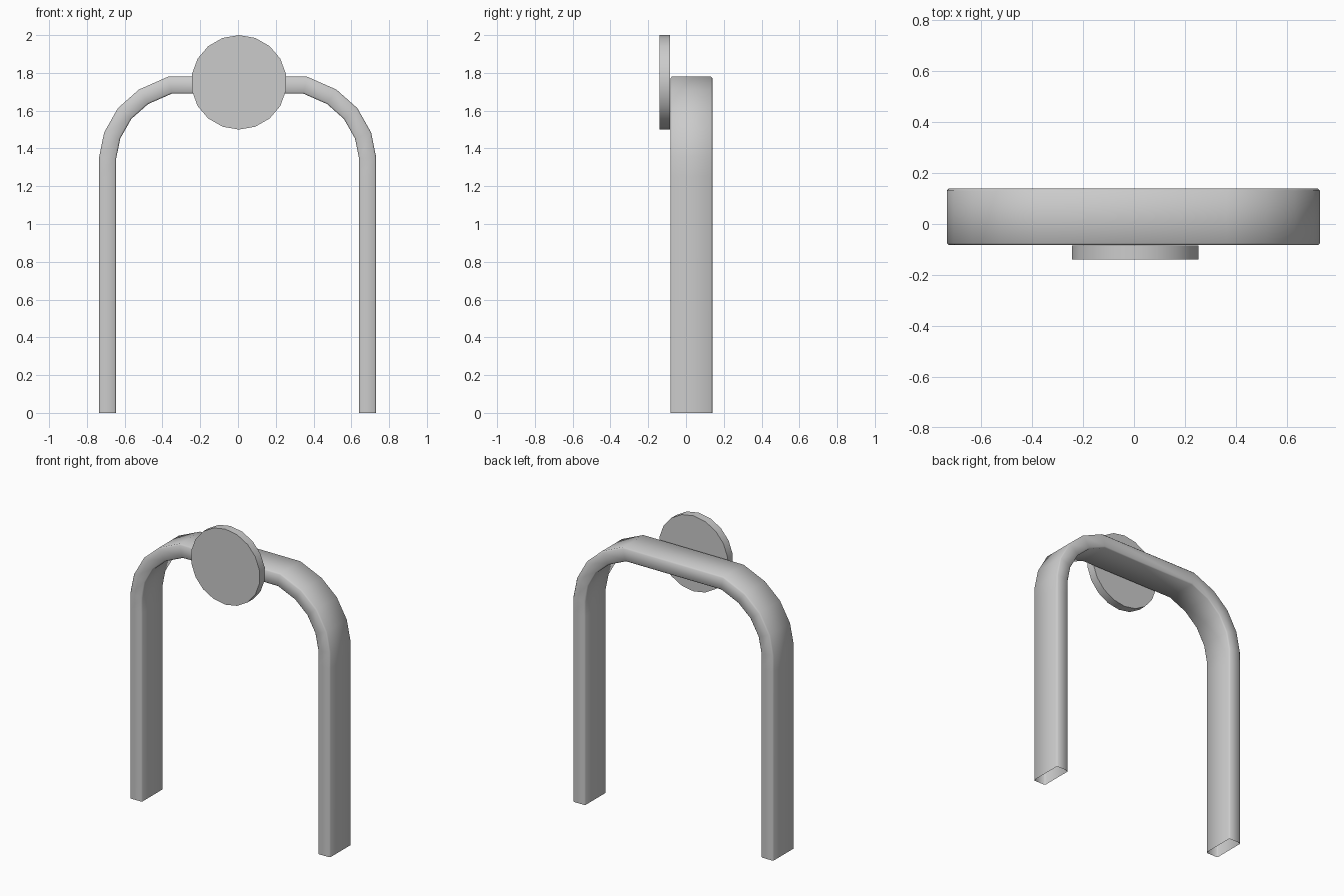
import bpy, bmesh, math
from mathutils import Vector

if "Cube" in bpy.data.objects:
    bpy.data.objects.remove(bpy.data.objects["Cube"])


def make_object(name, bm, angle):
    bmesh.ops.recalc_face_normals(bm, faces=bm.faces)
    mesh = bpy.data.meshes.new(name)
    bm.to_mesh(mesh)
    bm.free()
    obj = bpy.data.objects.new(name, mesh)
    bpy.context.collection.objects.link(obj)
    bpy.ops.object.select_all(action='DESELECT')
    obj.select_set(True)
    bpy.context.view_layer.objects.active = obj
    bpy.ops.object.shade_smooth_by_angle(angle=math.radians(angle))
    return obj


def sweep(path, section):
    """Sweep a closed (offset, y) section along an x/z path with mitred corners, ends open."""
    bm = bmesh.new()
    rings = []
    for i, p in enumerate(path):
        d1 = (p - path[i - 1]).normalized() if i else None
        d2 = (path[i + 1] - p).normalized() if i < len(path) - 1 else None
        d1, d2 = d1 or d2, d2 or d1
        t = (d1 + d2).normalized()
        n = Vector((t.y, -t.x)) / t.dot(d1)
        rings.append([bm.verts.new((p.x + n.x * o, y, p.y + n.y * o)) for o, y in section])
    for a, b in zip(rings, rings[1:]):
        for j in range(len(section)):
            k = (j + 1) % len(section)
            bm.faces.new((a[j], a[k], b[k], b[j]))
    return bm


# Arched frame: half path, mirrored to the other leg
R, CX, CZ = 0.405, 0.2835, 1.33
half = [Vector((CX + R, 0)), Vector((CX + R, 1.25))]
for deg in (3, 20, 39, 58):
    a = math.radians(deg)
    half.append(Vector((CX + R * math.cos(a), CZ + R * math.sin(a))))
half.append(Vector((0.358, CZ + R)))
path = half + [Vector((-p.x, p.y)) for p in reversed(half)]

# Flat bar section with small chamfers
h, y0, y1, c = 0.045, -0.083, 0.139, 0.008
section = [(-h + c, y0), (h - c, y0), (h, y0 + c), (h, y1 - c),
           (h - c, y1), (-h + c, y1), (-h, y1 - c), (-h, y0 + c)]
arch = make_object("arch_frame", sweep(path, section), 60)
arch.location.x = -0.002

# Round sign plate on the front, 18 sides with a vertex at the top
bm = bmesh.new()
rims = []
for y in (-0.139, -0.085):
    rims.append([bm.verts.new((0.253 * math.sin(i * math.tau / 18), y,
                               0.25 * math.cos(i * math.tau / 18))) for i in range(18)])
    bm.faces.new(rims[-1])
for i in range(18):
    k = (i + 1) % 18
    bm.faces.new((rims[0][i], rims[0][k], rims[1][k], rims[1][i]))
plate = make_object("round_plate", bm, 40)
plate.location = (0.005, 0, 1.75)
